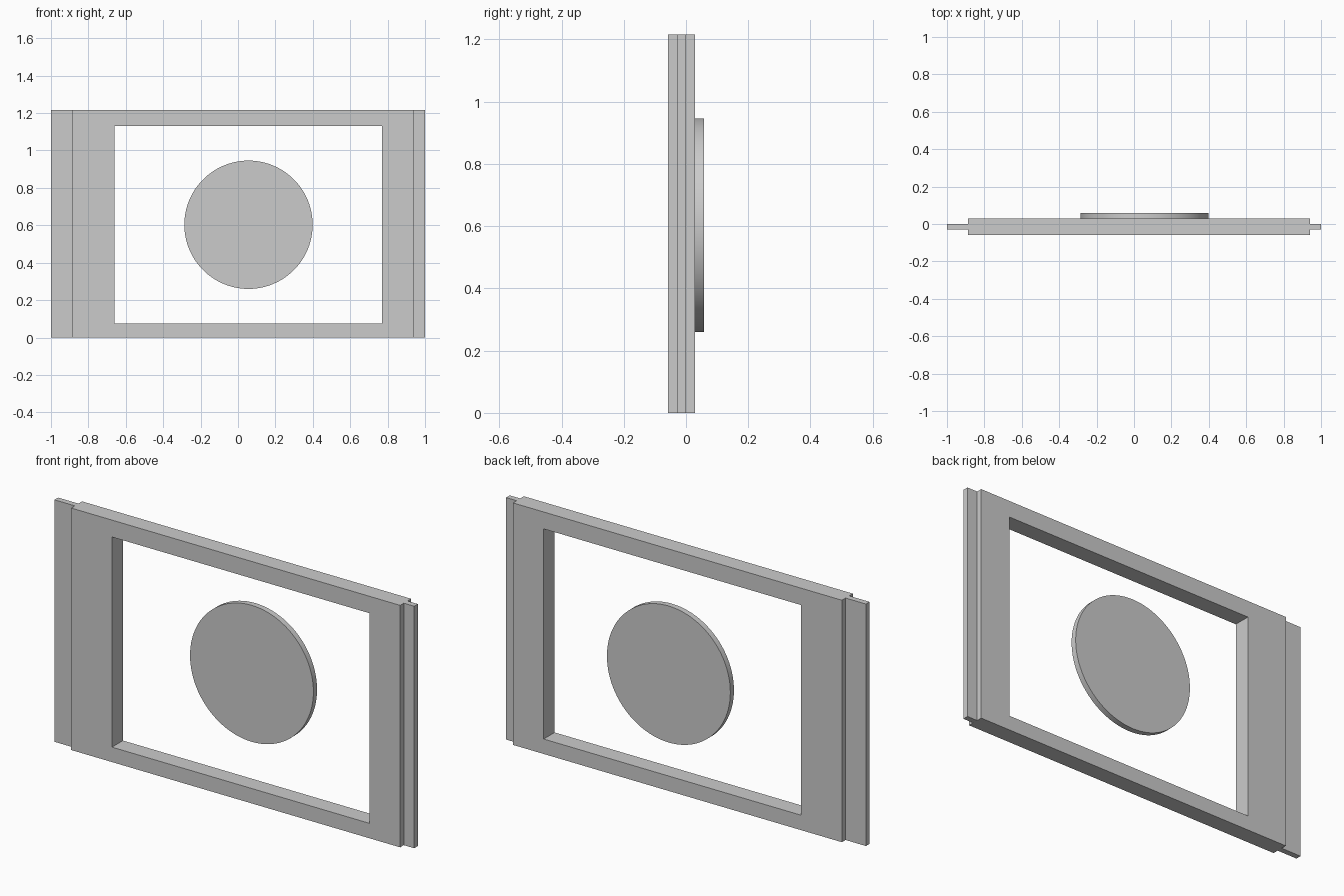
import bpy
import math
from mathutils import Matrix

cube = bpy.data.objects.get("Cube")
if cube:
    bpy.data.objects.remove(cube, do_unlink=True)

grey = bpy.data.materials.new("plain grey")
grey.use_nodes = True
grey.diffuse_color = (0.6, 0.6, 0.6, 1)
grey.node_tree.nodes["Principled BSDF"].inputs["Base Color"].default_value = (0.6, 0.6, 0.6, 1)

HEIGHT = 1.216
STEP = 0.029  # thickness of one layer: tongue, disc, a third of the frame


def add_object(name, verts, faces):
    mesh = bpy.data.meshes.new(name)
    mesh.from_pydata(verts, [], faces)
    mesh.materials.append(grey)
    obj = bpy.data.objects.new(name, mesh)
    bpy.context.collection.objects.link(obj)
    return obj


def rectangle(x0, x1, z0, z1, y):
    return [(x0, y, z0), (x1, y, z0), (x1, y, z1), (x0, y, z1)]


# Frame: outer and inner rectangles, front and back, joined by quads
LEFT, RIGHT = 0.942, -0.887
front, back = -2 * STEP, STEP
verts = []
for y in (front, back):
    verts += rectangle(RIGHT, LEFT, 0, HEIGHT, y)
    verts += rectangle(-0.66, 0.771, 0.075, 1.131, y)
faces = []
for i in range(4):
    j = (i + 1) % 4
    faces += [
        (i, j, j + 4, i + 4),
        (i + 8, i + 12, j + 12, j + 8),
        (i, i + 8, j + 8, j),
        (i + 4, j + 4, j + 12, i + 12),
    ]
add_object("window_frame", verts, faces)

# Thin tongues along both upright edges
for name, x0, x1 in (("right_tongue", -1, RIGHT), ("left_tongue", LEFT, 1)):
    verts = rectangle(x0, x1, 0, HEIGHT, -STEP) + rectangle(x0, x1, 0, HEIGHT, 0)
    sides = [(i, i + 4, (i + 1) % 4 + 4, (i + 1) % 4) for i in range(4)]
    add_object(name, verts, [(0, 1, 2, 3), (7, 6, 5, 4)] + sides)

# Round disc floating just behind the window
bpy.ops.mesh.primitive_cylinder_add(vertices=96, radius=0.343, depth=STEP)
disc = bpy.context.object
disc.name = "round_disc"
disc.data.transform(Matrix.Rotation(math.pi / 2, 4, "X"))
disc.location = (0.056, 1.5 * STEP, 0.603)
disc.data.materials.append(grey)
bpy.ops.object.shade_smooth_by_angle(angle=math.radians(30))
